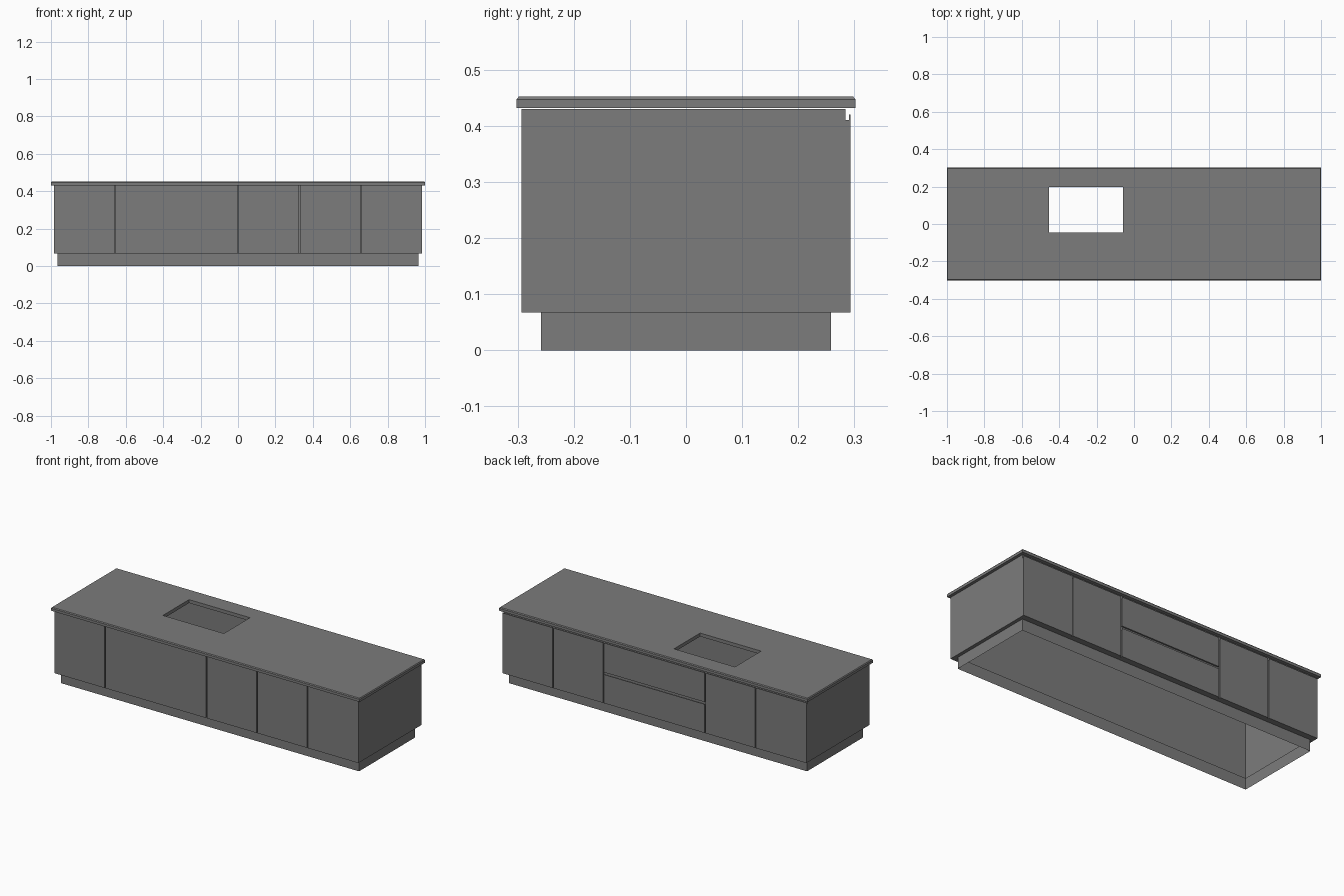
import bpy
import bmesh

# Remove the default object
cube = bpy.data.objects.get("Cube")
if cube:
    bpy.data.objects.remove(cube, do_unlink=True)

# Single matte grey
grey = bpy.data.materials.new("matte_grey")
grey.use_nodes = True
colour = (0.2, 0.2, 0.2, 1)
grey.diffuse_color = colour
bsdf = grey.node_tree.nodes["Principled BSDF"]
bsdf.inputs["Base Color"].default_value = colour
bsdf.inputs["Roughness"].default_value = 0.7


def finish(name, bm):
    bmesh.ops.recalc_face_normals(bm, faces=bm.faces)
    mesh = bpy.data.meshes.new(name)
    bm.to_mesh(mesh)
    bm.free()
    mesh.materials.append(grey)
    obj = bpy.data.objects.new(name, mesh)
    bpy.context.collection.objects.link(obj)
    return obj


def ring_skin(name, rings, closed=False):
    """Skin between rectangles given as (x0, x1, y0, y1, z)."""
    bm = bmesh.new()
    loops = [[bm.verts.new(p) for p in ((x0, y0, z), (x1, y0, z), (x1, y1, z), (x0, y1, z))]
             for x0, x1, y0, y1, z in rings]
    if closed:
        loops.append(loops[0])
    for a, b in zip(loops, loops[1:]):
        for i in range(4):
            j = (i + 1) % 4
            bm.faces.new((a[i], a[j], b[j], b[i]))
    return finish(name, bm)


def extruded_panel(name, profile, x0, x1):
    """Extrude a (y, z) profile along x."""
    bm = bmesh.new()
    face = bm.faces.new([bm.verts.new((x0, y, z)) for y, z in profile])
    ext = bmesh.ops.extrude_face_region(bm, geom=[face])
    verts = [v for v in ext["geom"] if isinstance(v, bmesh.types.BMVert)]
    bmesh.ops.translate(bm, verts=verts, vec=(x1 - x0, 0, 0))
    return finish(name, bm)


def centred(hx, hy, z):
    return (-hx, hx, -hy, hy, z)


# Main dimensions
BASE, TOP = 0.067, 0.43
HALF_X, HALF_Y, FACE_Y = 0.985, 0.284, 0.293
CELL = HALF_X / 3
GAP = 0.003

# Recessed plinth, open underneath
ring_skin("plinth", [centred(0.965, 0.258, 0), centred(0.965, 0.258, BASE)])

# Hollow cabinet body with a ledge over the plinth
ring_skin("cabinet_body", [centred(0.965, 0.258, BASE), centred(HALF_X, HALF_Y, BASE),
                           centred(HALF_X, HALF_Y, TOP)])

# Worktop with chamfered top edge and sink opening
hole = (-0.455, -0.06, -0.045, 0.197)
ring_skin("worktop", [hole + (0.432,), centred(1, 0.302, 0.432), centred(1, 0.302, 0.447),
                      centred(0.996, 0.298, 0.452), hole + (0.452,)], closed=True)

# Plain full-height front panels; the pair under the sink meets tightly
for i in range(6):
    left = -HALF_X + i * CELL
    g0 = 0 if i == 0 else 0.0005 if i == 2 else GAP
    g1 = 0 if i == 5 else 0.0005 if i == 1 else GAP
    extruded_panel(f"front_panel_{i + 1}",
                   [(-FACE_Y, BASE), (-HALF_Y, BASE), (-HALF_Y, TOP), (-FACE_Y, TOP)],
                   left + g0, left + CELL - g1)


def pull_panel(name, x0, x1, z0, z1):
    """Back panel with a thin finger-pull lip along its top."""
    lip = FACE_Y - 0.0025
    extruded_panel(name, [(HALF_Y, z0), (FACE_Y, z0), (FACE_Y, z1 + 0.01), (lip, z1 + 0.01),
                          (lip, z1), (HALF_Y, z1)], x0, x1)


# Back doors on either side of the drawers
for side, sign in (("left", 1), ("right", -1)):
    for i in (1, 2):
        a = sign * (i * CELL + GAP)
        b = sign * ((i + 1) * CELL - (GAP if i == 1 else 0))
        pull_panel(f"back_door_{side}_{i}", min(a, b), max(a, b), BASE, 0.41)

# Wide back drawers
for name, z0, z1 in (("lower_drawer", BASE, 0.225), ("upper_drawer", 0.248, 0.41)):
    pull_panel(name, -CELL + GAP, CELL - GAP, z0, z1)
